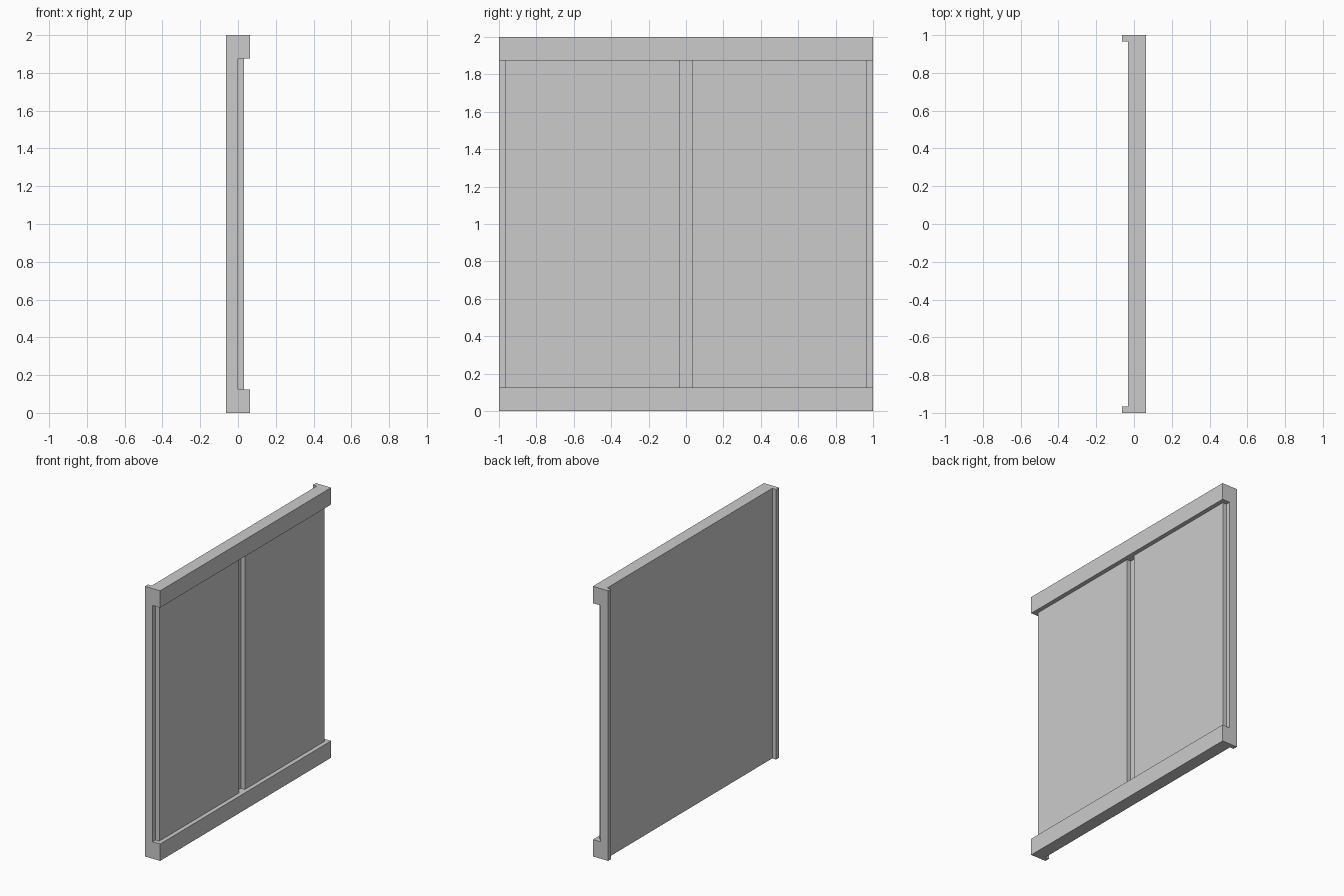
import bpy
import bmesh
from mathutils import Matrix, Vector

cube = bpy.data.objects.get("Cube")
if cube:
    bpy.data.objects.remove(cube, do_unlink=True)

# Single flat grey
GREY = (0.6, 0.6, 0.6, 1.0)
grey = bpy.data.materials.new("plain_grey")
grey.use_nodes = True
grey.diffuse_color = GREY
grey.node_tree.nodes["Principled BSDF"].inputs["Base Color"].default_value = GREY


def box(name, x, y, z):
    """Box from (min, max) ranges along each axis."""
    low, high = (Vector(corner) for corner in zip(x, y, z))
    bm = bmesh.new()
    bmesh.ops.create_cube(
        bm, size=1,
        matrix=Matrix.Translation((low + high) / 2) @ Matrix.Diagonal((high - low).to_4d()))
    mesh = bpy.data.meshes.new(name)
    bm.to_mesh(mesh)
    bm.free()
    mesh.materials.append(grey)
    obj = bpy.data.objects.new(name, mesh)
    bpy.context.collection.objects.link(obj)
    return obj


BACK, SHEET_BACK, SHEET_FRONT, PANEL_FRONT, FRONT = -0.0625, -0.031, 0.0, 0.031, 0.0625
HEIGHT, RAIL, GAP = 2.0, 0.125, 0.035

# Thin backing sheet between the rails
box("backing_sheet", (SHEET_BACK, SHEET_FRONT), (-1, 1), (RAIL, HEIGHT - RAIL))

# Thick rails along the bottom and top
for name, base in (("bottom_rail", 0), ("top_rail", HEIGHT - RAIL)):
    box(name, (SHEET_BACK, FRONT), (-1, 1), (base, base + RAIL))

# Paired raised panels and rear end strips
for name, side in (("front", -1), ("back", 1)):
    box(name + "_raised_panel", (SHEET_FRONT, PANEL_FRONT),
        sorted((side * GAP, side * (1 - GAP))), (RAIL, HEIGHT - RAIL))
    box(name + "_end_strip", (BACK, SHEET_BACK),
        sorted((side * (1 - GAP), side)), (0, HEIGHT))
